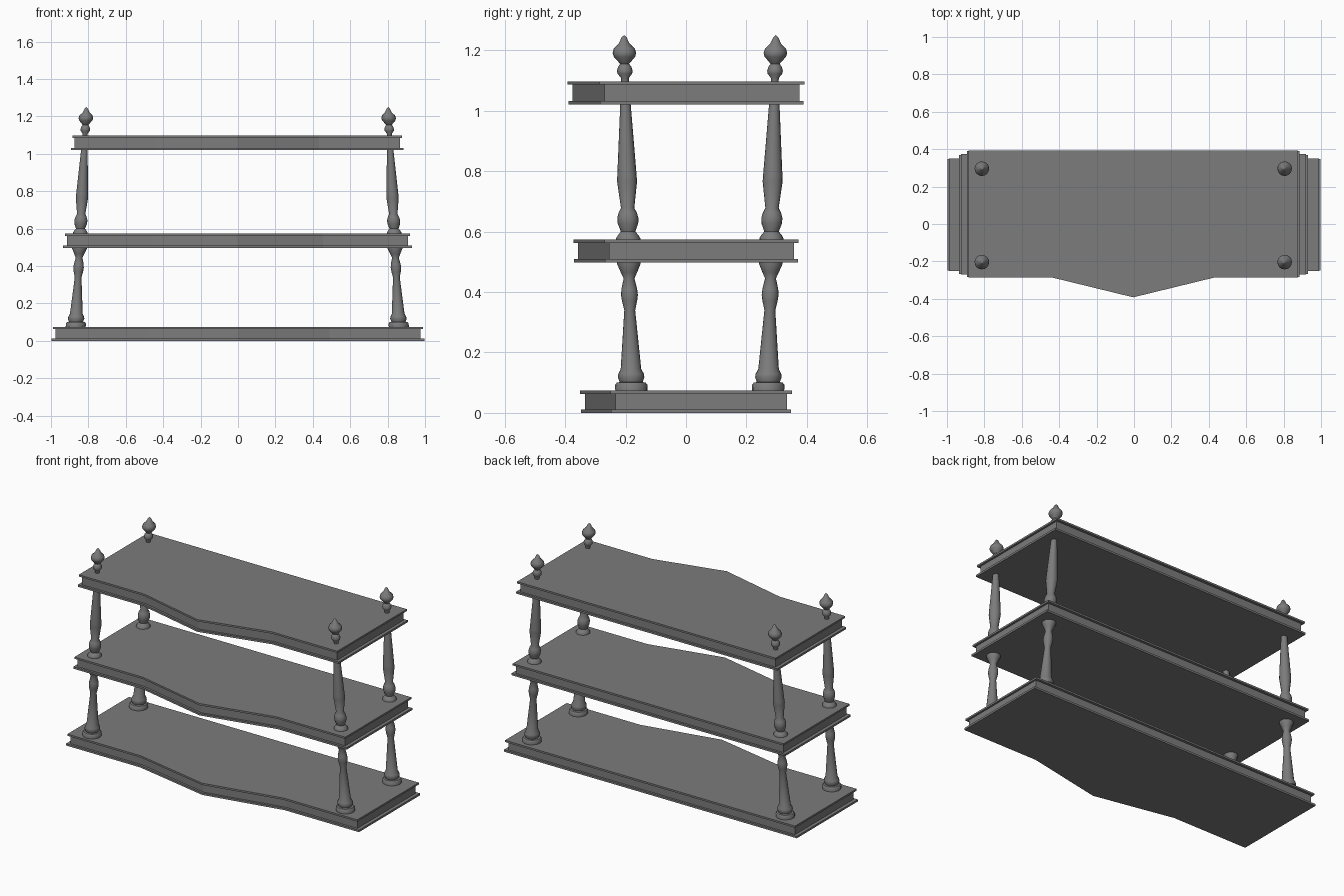
import bpy
import bmesh
import math
from mathutils import Vector

cube = bpy.data.objects.get("Cube")
if cube:
    bpy.data.objects.remove(cube, do_unlink=True)

grey = bpy.data.materials.new("dark grey")
grey.use_nodes = True
colour = (0.2, 0.2, 0.2, 1)
grey.diffuse_color = colour
grey.node_tree.nodes["Principled BSDF"].inputs["Base Color"].default_value = colour


def make_object(name, bm):
    bmesh.ops.recalc_face_normals(bm, faces=bm.faces)
    mesh = bpy.data.meshes.new(name)
    bm.to_mesh(mesh)
    bm.free()
    mesh.materials.append(grey)
    obj = bpy.data.objects.new(name, mesh)
    bpy.context.collection.objects.link(obj)
    return obj


def outline(width, depth, front, inset):
    """Shelf plan: straight back and sides, shallow pointed front."""
    w, d, f = width - inset, depth - inset, front - inset
    n = width * 0.493
    return [(-w, d), (-w, -f), (-n, -f), (0, -d), (n, -f), (w, -f), (w, d)]


def slab(name, plan, z0, z1, shift):
    bm = bmesh.new()
    base = bm.faces.new([bm.verts.new((x + shift, y, z0)) for x, y in plan])
    top = bmesh.ops.extrude_face_region(bm, geom=[base])["geom"]
    moved = [v for v in top if isinstance(v, bmesh.types.BMVert)]
    bmesh.ops.translate(bm, verts=moved, vec=(0, 0, z1 - z0))
    return make_object(name, bm)


# Shelves: recessed core between two thin plates
# name, bottom, top, half width low / high, half depth, front corner, x shift
SHELVES = [
    ("bottom", 0.0, 0.074, 0.998, 0.988, 0.35, 0.25, 0.0),
    ("middle", 0.498, 0.573, 0.932, 0.923, 0.373, 0.27, -0.003),
    ("top", 1.02, 1.097, 0.889, 0.881, 0.392, 0.286, -0.004),
]
for name, z0, z1, low, high, depth, front, shift in SHELVES:
    slab(name + "_shelf_lower_plate", outline(low, depth - 0.003, front - 0.002, 0),
         z0, z0 + 0.012, shift)
    slab(name + "_shelf_core", outline((low + high) / 2, depth, front, 0.016),
         z0 + 0.012, z1 - 0.011, shift)
    slab(name + "_shelf_upper_plate", outline(high, depth, front, 0),
         z1 - 0.011, z1, shift)

# Turned profiles as (radius, height)
PROFILES = {
    "lower_post": [
        (0.053, 0.07), (0.054, 0.092), (0.048, 0.1), (0.038, 0.102),
        (0.044, 0.118), (0.042, 0.13), (0.034, 0.145), (0.018, 0.34),
        (0.025, 0.37), (0.028, 0.39), (0.026, 0.41), (0.018, 0.445),
        (0.027, 0.465), (0.039, 0.493), (0.039, 0.505)],
    "upper_post": [
        (0.04, 0.565), (0.04, 0.578), (0.034, 0.588), (0.024, 0.6),
        (0.034, 0.627), (0.035, 0.645), (0.03, 0.663), (0.022, 0.678),
        (0.033, 0.765), (0.032, 0.785), (0.017, 1.025)],
    "finial": [
        (0.013, 1.09), (0.013, 1.108), (0.024, 1.122), (0.026, 1.132),
        (0.022, 1.145), (0.015, 1.155), (0.035, 1.178), (0.039, 1.19),
        (0.035, 1.205), (0.018, 1.222), (0.008, 1.243), (0.0, 1.25)],
}
SIDES = 16


def axis_point(side, back, z):
    """Centre of a slightly leaning post at height z."""
    t = (z - 0.09) / 1.11
    x = side * (0.863 - 0.054 * t) - 0.004
    y = 0.272 + 0.024 * t if back else -0.181 - 0.023 * t
    return Vector((x, y, z))


def turned(name, profile, side, back):
    bm = bmesh.new()
    rings = []
    for r, z in profile:
        c = axis_point(side, back, z)
        angles = [math.tau * i / SIDES for i in range(SIDES)]
        rings.append([bm.verts.new(c + Vector((r * math.cos(a), r * math.sin(a), 0)))
                      for a in angles])
    for a, b in zip(rings, rings[1:]):
        for i in range(SIDES):
            j = (i + 1) % SIDES
            bm.faces.new((a[i], a[j], b[j], b[i]))
    bm.faces.new(rings[0])
    bm.faces.new(rings[-1])
    bmesh.ops.remove_doubles(bm, verts=bm.verts, dist=0.00005)
    obj = make_object(name, bm)
    bpy.ops.object.select_all(action="DESELECT")
    obj.select_set(True)
    bpy.context.view_layer.objects.active = obj
    bpy.ops.object.shade_smooth_by_angle(angle=math.radians(40))


# Four corner stacks of turned posts and finials
for side, side_name in ((1, "left"), (-1, "right")):
    for back, depth_name in ((False, "front"), (True, "back")):
        for part, profile in PROFILES.items():
            turned(f"{depth_name}_{side_name}_{part}", profile, side, back)
